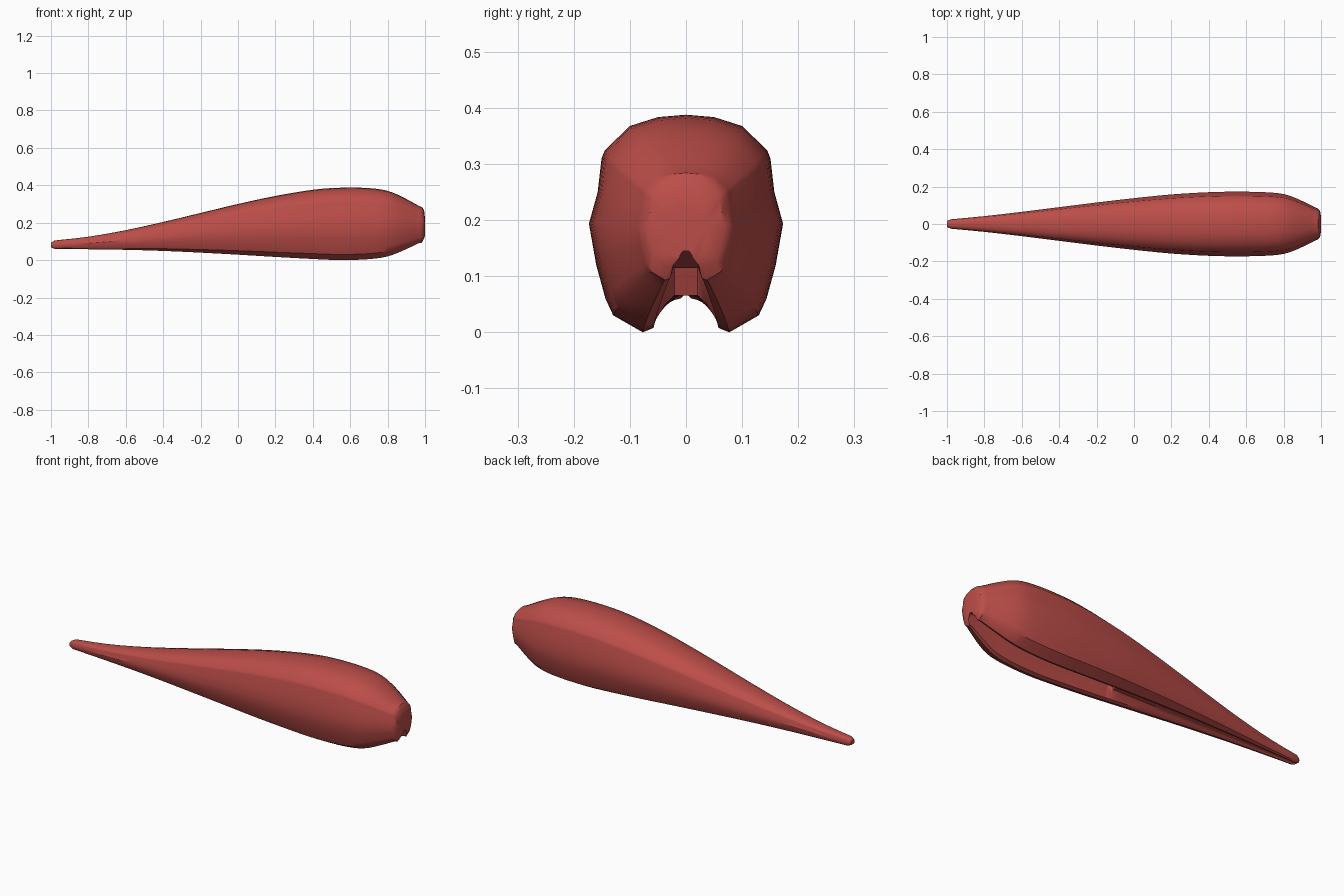
import bpy, bmesh

if "Cube" in bpy.data.objects:
    bpy.data.objects.remove(bpy.data.objects["Cube"])

red = bpy.data.materials.new("grain_red")
red.diffuse_color = (0.5, 0.075, 0.066, 1)
red.use_nodes = True
red.node_tree.nodes["Principled BSDF"].inputs["Base Color"].default_value = red.diffuse_color

# Lengthwise stations: x, bottom z, top z, half width
STATIONS = [
    (-1.0, .068, .094, .016), (-.98, .06, .105, .025), (-.8, .058, .125, .042),
    (-.6, .055, .16, .065), (-.4, .049, .204, .09), (-.2, .04, .252, .115),
    (0, .029, .3, .138), (.2, .017, .343, .158), (.4, .006, .376, .17),
    (.55, 0, .387, .173), (.7, .005, .385, .17), (.8, .02, .37, .16),
    (.88, .05, .337, .132), (.97, .092, .288, .088),
]
# Blunt end cap
CAP = [(.983, .093, .284, .083), (.995, .115, .268, .07), (1.0, .13, .222, .038)]

# Half outline from the top centre to the lower lobe (share of width, share of height)
OUTLINE = [(0, 1), (.29, .989), (.58, .948), (.84, .835), (.87, .8), (.91, .646),
           (1, .5), (.925, .31), (.83, .155), (.75, .078), (.445, 0), (.335, .02)]


def catmull(a, b, c, d, t):
    return tuple(.5 * (2 * q + (r - p) * t + (2 * p - 5 * q + 4 * r - s) * t * t
                       + (3 * q - p - 3 * r + s) * t ** 3)
                 for p, q, r, s in zip(a, b, c, d))


def groove_ceiling(x):
    # Shallow towards the thin end, a step, then deep towards the blunt end
    if x < .12:
        return .066
    return .115 if x < .75 else .115 + .03 * min(1, (x - .75) / .22)


def section(x, bottom, top, width):
    height = top - bottom
    half = [(y * width, bottom + z * height) for y, z in OUTLINE]
    ceil = min(max(groove_ceiling(x), bottom + .003), bottom + .5 * height)
    lobe_y, lobe_z = half[-1]
    half += [(.72 * lobe_y, lobe_z + .6 * (ceil - lobe_z)), (.4 * lobe_y, ceil), (0, ceil)]
    ring = half + [(-y, z) for y, z in half[-2:0:-1]]
    return [(x, y, z) for y, z in ring]


# Smooth the body stations, leaving the cap crisp
rows = []
n = len(STATIONS)
for i in range(n - 1):
    if i == 0:
        rows.append(STATIONS[0])
        continue
    pts = [STATIONS[max(1, min(n - 1, i + k))] for k in (-1, 0, 1, 2)]
    rows += [catmull(*pts, k / 3) for k in range(3)]
rows += [STATIONS[-1]] + CAP
# Two tight rows make the step in the groove
for x in (.11, .13):
    a, b = next((a, b) for a, b in zip(rows, rows[1:]) if a[0] <= x < b[0])
    t = (x - a[0]) / (b[0] - a[0])
    rows.append(tuple(p + (q - p) * t for p, q in zip(a, b)))
    rows.sort()

# Loft the grain body
bm = bmesh.new()
rings = [[bm.verts.new(p) for p in section(*r)] for r in rows]
for a, b in zip(rings, rings[1:]):
    for i in range(len(a)):
        j = (i + 1) % len(a)
        bm.faces.new((a[i], a[j], b[j], b[i]))
bm.faces.new(rings[0])
bm.faces.new(rings[-1])
bmesh.ops.recalc_face_normals(bm, faces=bm.faces)
mesh = bpy.data.meshes.new("grain_body")
bm.to_mesh(mesh)
bm.free()
mesh.materials.append(red)
grain = bpy.data.objects.new("grain_body", mesh)
bpy.context.collection.objects.link(grain)
bpy.context.view_layer.objects.active = grain
grain.select_set(True)
bpy.ops.object.shade_smooth_by_angle(angle=.6)
